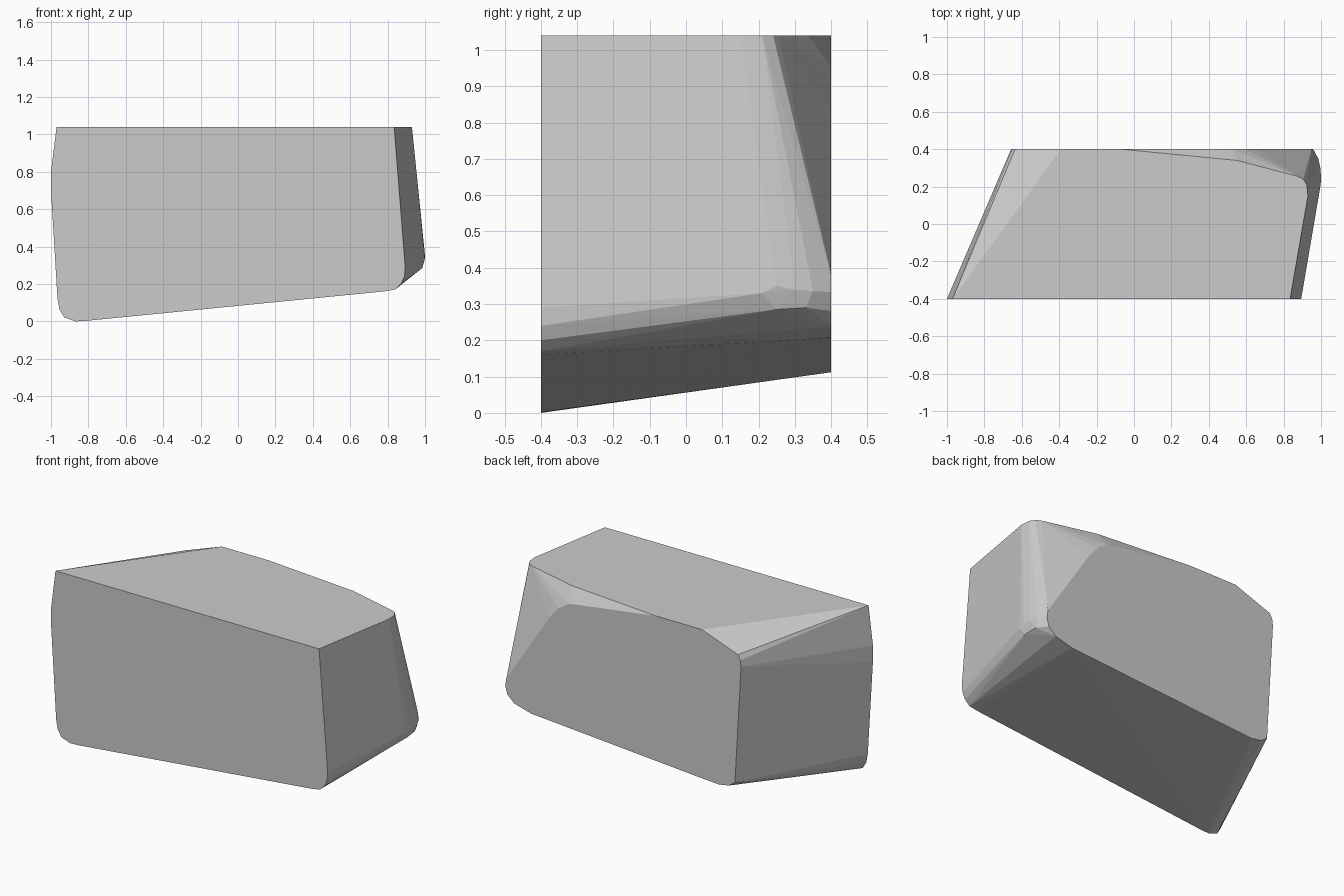
import bpy, bmesh
from math import radians

TOP, HALF = 1.04, 0.4

# front face outline (x, z)
front = [(-0.97, TOP), (-1.0, 0.80), (-1.0, 0.70), (-0.965, 0.12), (-0.955, 0.065),
         (-0.93, 0.022), (-0.87, 0.0), (-0.82, 0.002), (0.78, 0.16), (0.84, 0.17),
         (0.872, 0.20), (0.89, 0.24), (0.894, 0.29), (0.835, TOP)]

# back face outline (x, z), with clipped upper corners
back = [(-0.39, TOP), (-0.636, 0.951), (-0.652, 0.92), (-0.657, 0.88), (-0.615, 0.153),
        (-0.574, 0.124), (-0.506, 0.112), (-0.383, 0.120), (0.779, 0.207),
        (0.895, 0.238), (0.943, 0.281), (0.958, 0.333), (0.95, 0.38),
        (0.656, 0.835), (0.595, 0.907), (0.526, 0.953), (0.472, 0.964), (-0.07, TOP)]

# bevelled rear right edge of the flat top (x, y)
top_edge = [(0.55, 0.34), (0.875, 0.255), (0.905, 0.24), (0.924, 0.21), (0.93, 0.15)]

# rounded lower corner on the right (x, y, z)
corner = [(0.998, 0.21, 0.33), (1.0, 0.25, 0.35), (0.996, 0.30, 0.34),
          (0.985, 0.35, 0.335), (0.98, 0.33, 0.29), (0.985, 0.25, 0.285)]

points = ([(x, -HALF, z) for x, z in front] + [(x, HALF, z) for x, z in back]
          + [(x, y, TOP) for x, y in top_edge] + corner)

# skin the outlines into one faceted block
bm = bmesh.new()
for p in points:
    bm.verts.new(p)
hull = bmesh.ops.convex_hull(bm, input=bm.verts[:])
unused = {g for g in hull["geom_interior"] + hull["geom_unused"]
          if isinstance(g, bmesh.types.BMVert)}
bmesh.ops.delete(bm, geom=list(unused), context='VERTS')
bmesh.ops.dissolve_limit(bm, angle_limit=radians(0.5), verts=bm.verts[:], edges=bm.edges[:])
bmesh.ops.recalc_face_normals(bm, faces=bm.faces[:])

mesh = bpy.data.meshes.new("stone_block")
bm.to_mesh(mesh)
bm.free()
block = bpy.data.objects.new("stone_block", mesh)
bpy.context.collection.objects.link(block)
